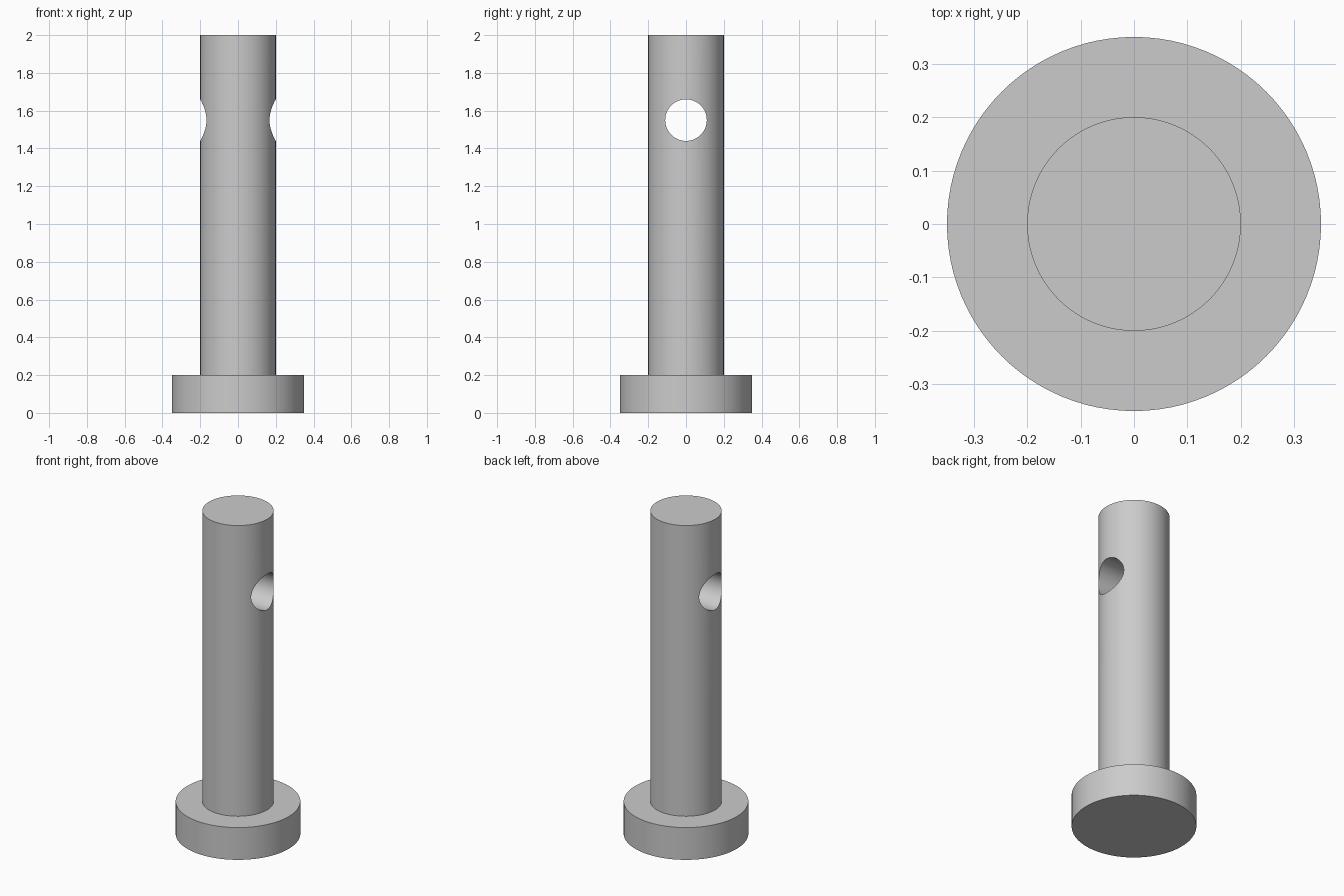
import bpy
import math

cube = bpy.data.objects.get("Cube")
if cube:
    bpy.data.objects.remove(cube, do_unlink=True)

HEAD_RADIUS, HEAD_HEIGHT = 0.35, 0.2
SHANK_RADIUS, TOTAL_HEIGHT = 0.2, 2.0
HOLE_RADIUS, HOLE_Z = 0.11, 1.55
SEGMENTS = 96

steel = bpy.data.materials.new("grey steel")
steel.use_nodes = True
colour = (0.6, 0.6, 0.6, 1)
steel.diffuse_color = colour
steel.node_tree.nodes["Principled BSDF"].inputs["Base Color"].default_value = colour


def revolve(name, profile):
    """Turn a (radius, z) profile around z, closed by flat end caps."""
    verts = [(r * math.cos(math.tau * i / SEGMENTS), r * math.sin(math.tau * i / SEGMENTS), z)
             for r, z in profile for i in range(SEGMENTS)]
    ring = range(SEGMENTS)
    faces = [list(reversed(ring)), [len(verts) - SEGMENTS + i for i in ring]]
    for k in range(len(profile) - 1):
        a, b = k * SEGMENTS, (k + 1) * SEGMENTS
        for i in ring:
            j = (i + 1) % SEGMENTS
            faces.append([a + i, a + j, b + j, b + i])
    mesh = bpy.data.meshes.new(name)
    mesh.from_pydata(verts, [], faces)
    mesh.materials.append(steel)
    obj = bpy.data.objects.new(name, mesh)
    bpy.context.collection.objects.link(obj)
    return obj


# Pin: flat head at the bottom and plain shank above, in one turned solid
pin = revolve("headed_pin", [(HEAD_RADIUS, 0), (HEAD_RADIUS, HEAD_HEIGHT),
                             (SHANK_RADIUS, HEAD_HEIGHT), (SHANK_RADIUS, TOTAL_HEIGHT)])

# Cross hole drilled through the shank from side to side
drill = revolve("hole_cutter", [(HOLE_RADIUS, -0.5), (HOLE_RADIUS, 0.5)])
drill.rotation_euler.y = math.pi / 2
drill.location.z = HOLE_Z
drill.hide_render = True

cut = pin.modifiers.new("cross_hole", 'BOOLEAN')
cut.operation = 'DIFFERENCE'
cut.solver = 'EXACT'
cut.object = drill

bpy.ops.object.select_all(action='DESELECT')
pin.select_set(True)
bpy.context.view_layer.objects.active = pin
bpy.ops.object.modifier_apply(modifier=cut.name)
bpy.data.objects.remove(drill, do_unlink=True)

# Round walls smooth, rims sharp
bpy.ops.object.shade_smooth_by_angle(angle=math.radians(30))
